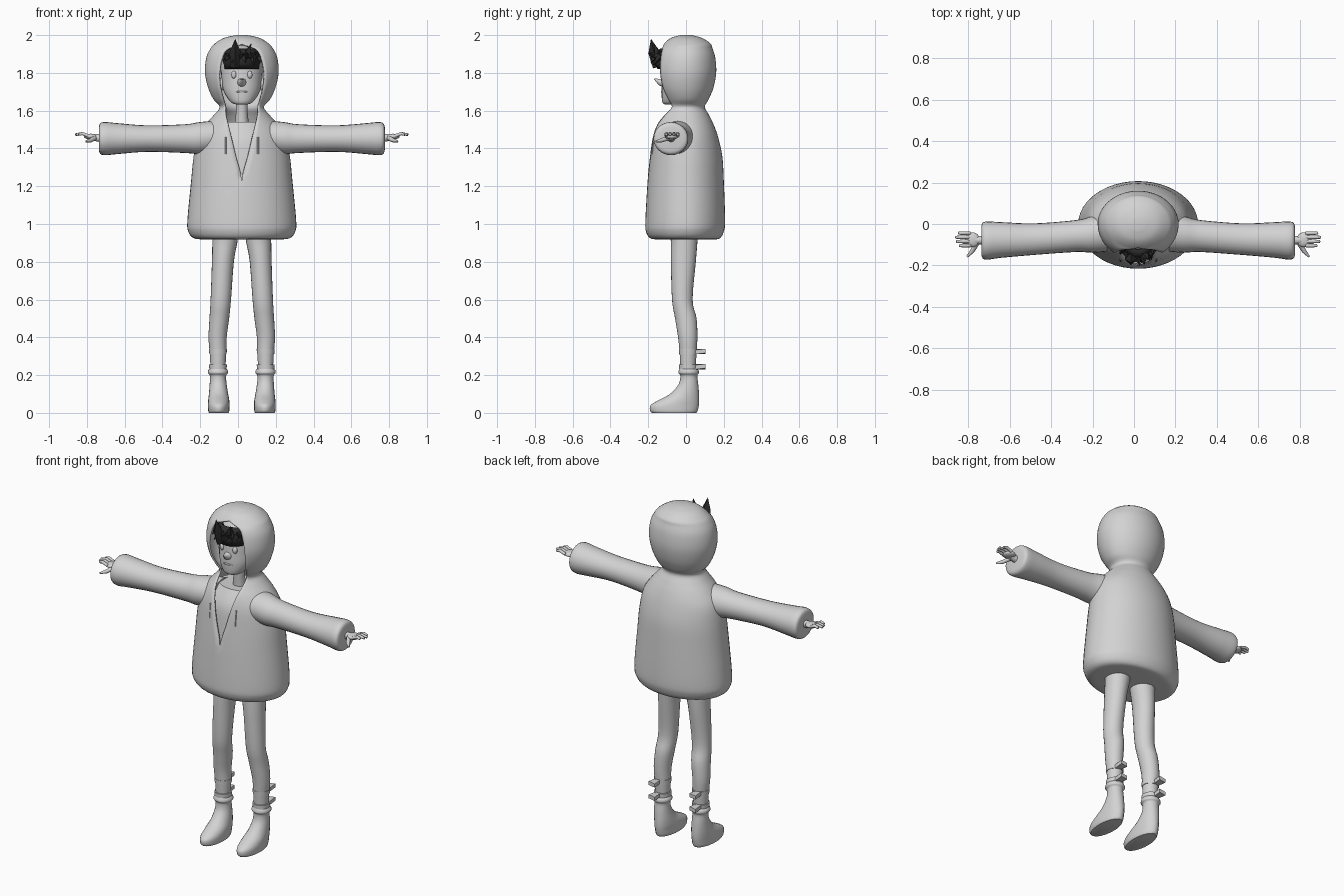
import bpy, bmesh, math, random
from mathutils import Vector

if "Cube" in bpy.data.objects:
    bpy.data.objects.remove(bpy.data.objects["Cube"], do_unlink=True)

MID = 0.02  # the body's own centre line


def material(name, rgb):
    m = bpy.data.materials.new(name)
    m.use_nodes = True
    m.diffuse_color = (*rgb, 1)
    m.node_tree.nodes["Principled BSDF"].inputs["Base Color"].default_value = (*rgb, 1)
    return m


CLAY = material("light_grey", (0.65, 0.65, 0.65))
DARK = material("charcoal_hair", (0.025, 0.025, 0.025))


def finish(name, bm, mat, smooth=True):
    bmesh.ops.remove_doubles(bm, verts=bm.verts, dist=0.0002)
    me = bpy.data.meshes.new(name)
    bm.to_mesh(me)
    bm.free()
    me.materials.append(mat)
    ob = bpy.data.objects.new(name, me)
    ob.location.x = MID
    bpy.context.collection.objects.link(ob)
    if smooth:
        bpy.ops.object.select_all(action='DESELECT')
        ob.select_set(True)
        bpy.context.view_layer.objects.active = ob
        bpy.ops.object.shade_smooth_by_angle(angle=math.radians(45))
    return ob


def refine(rows, steps=4):
    """Smoothly interpolate between key sections."""
    out = []
    for i in range(len(rows) - 1):
        a, b = rows[max(i - 1, 0)], rows[i]
        c, d = rows[i + 1], rows[min(i + 2, len(rows) - 1)]
        for k in range(steps):
            t = k / steps
            out.append([q + 0.5 * t * (r - p + t * (2 * p - 5 * q + 4 * r - s + t * (3 * (q - r) + s - p)))
                        for p, q, r, s in zip(a, b, c, d)])
    return out + [list(rows[-1])]


def loft(name, rings, mat=CLAY, closed=True, caps=(True, True)):
    bm = bmesh.new()
    vs = [[bm.verts.new(p) for p in ring] for ring in rings]
    n = len(rings[0])
    for lo, hi in zip(vs, vs[1:]):
        for j in range(n if closed else n - 1):
            k = (j + 1) % n
            bm.faces.new((lo[j], lo[k], hi[k], hi[j]))
    if caps[0]:
        bm.faces.new(vs[0][::-1])
    if caps[1]:
        bm.faces.new(vs[-1])
    if closed:
        bmesh.ops.recalc_face_normals(bm, faces=bm.faces)
    return finish(name, bm, mat)


def stack(name, rows, mat=CLAY, n=24):
    """Upright form from rows of z, centre x, half width, front y, back y."""
    angles = [math.tau * j / n for j in range(n)]
    return loft(name, [[(cx + rx * math.sin(t), (f + b) / 2 - (b - f) / 2 * math.cos(t), z)
                        for t in angles] for z, cx, rx, f, b in refine(rows)], mat)


def tube(name, points, radii, mat=CLAY, n=10):
    rings = []
    for i, p in enumerate(points):
        d = Vector(points[min(i + 1, len(points) - 1)]) - Vector(points[max(i - 1, 0)])
        q = d.to_track_quat('Z', 'Y')
        rings.append([Vector(p) + q @ Vector((radii[i] * math.cos(math.tau * j / n),
                                              radii[i] * math.sin(math.tau * j / n), 0)) for j in range(n)])
    return loft(name, rings, mat)


def ball(name, pos, size, mat=CLAY):
    bm = bmesh.new()
    bmesh.ops.create_uvsphere(bm, u_segments=16, v_segments=10, radius=1)
    for v in bm.verts:
        v.co = Vector(pos) + Vector([a * s for a, s in zip(v.co, size)])
    return finish(name, bm, mat)


def thicken(ob, amount):
    m = ob.modifiers.new("thickness", 'SOLIDIFY')
    m.thickness = amount
    m.offset = -1


# Hooded coat: z, half width, front y, back y, half width of the front opening
coat = [(0.918, .20, -.15, .15, 0), (0.925, .255, -.19, .18, 0), (0.96, .283, -.212, .2, 0),
        (1.02, .288, -.215, .207, 0), (1.23, .268, -.203, .2, 0), (1.36, .255, -.19, .192, .032),
        (1.46, .235, -.175, .17, .056), (1.53, .19, -.15, .145, .073), (1.58, .145, -.11, .12, .085),
        (1.62, .117, -.075, .1, .09), (1.66, .15, -.095, .12, .1), (1.72, .178, -.122, .145, .115),
        (1.8, .195, -.137, .16, .12), (1.88, .188, -.135, .155, .105), (1.93, .165, -.125, .14, .075),
        (1.955, .143, -.115, .13, 0), (1.985, .095, -.08, .085, 0), (2.0, .03, -.03, .03, 0)]
rings = []
for z, rx, front, back, gap in refine(coat):
    a = math.asin(min(max(gap, 0) / rx, 0.9))
    ring = []
    for j in range(49):
        t = a + (math.tau - 2 * a) * j / 48
        depth = -front / math.cos(a) if math.cos(t) > 0 else back
        ring.append((rx * math.sin(t), -depth * math.cos(t), z))
    rings.append(ring)
thicken(loft("hooded_coat", rings, closed=False), 0.01)

# Shirt, neck and head
stack("shirt", [(1.15, 0, .24, -.185, .18), (1.36, 0, .225, -.168, .17),
                (1.46, 0, .19, -.15, .14), (1.54, 0, .13, -.1, .1)])
tube("neck", [(0, -.01, 1.5), (0, -.02, 1.6), (0, -.03, 1.7)], [.04, .03, .035], n=20)
stack("head", [(1.632, 0, .025, -.11, -.06), (1.645, 0, .058, -.125, -.02), (1.7, 0, .095, -.13, .05),
               (1.76, 0, .107, -.128, .09), (1.85, 0, .11, -.12, .1), (1.92, 0, .08, -.09, .08),
               (1.945, 0, .03, -.04, .04)])
tube("nose", [(0, -.115, 1.75), (0, -.14, 1.752), (0, -.168, 1.768)], [.028, .018, .002])
ball("mouth", (0, -.125, 1.70), (.03, .008, .006))

# Fringe: curved band with jagged locks
band = [[(.105 * math.sin(t), -r * math.cos(t), z) for t in [math.radians(-80 + 10 * j) for j in range(17)]]
        for z, r in ((1.82, .15), (1.85, .165), (1.90, .165), (1.93, .135))]
thicken(loft("fringe_band", band, DARK, closed=False, caps=(False, False)), 0.02)
random.seed(4)
for i in range(12):
    x = -.09 + .18 * i / 11
    y = -.165 * math.sqrt(1 - (x / .115) ** 2)
    tube("fringe_lock", [(x, y + .01, 1.89), (x + random.uniform(-.02, .02), y - random.uniform(.02, .04),
         1.86 + random.uniform(-.035, .06))], [.022, .001], DARK, n=4)
tube("fringe_tall_lock", [(-.035, -.15, 1.83), (-.035, -.17, 1.91), (-.035, -.185, 1.978)],
     [.025, .03, .001], DARK, n=4)
tube("fringe_side_lock", [(.03, -.15, 1.9), (.05, -.17, 1.955)], [.025, .001], DARK, n=4)

for s, side in ((1, "left"), (-1, "right")):
    # Face details and hood cord
    ball(side + "_eye", (s * .042, -.117, 1.79), (.014, .012, .02))
    ball(side + "_ear", (s * .108, -.03, 1.74), (.012, .022, .035))
    tube(side + "_cord", [(s * .085, -.178, 1.37), (s * .085, -.168, 1.46)], [.005, .005], n=6)

    # Sleeve: x, centre y, centre z, half depth, half height
    sleeve = [(.10, -.03, 1.465, .1, .085), (.22, -.05, 1.455, .088, .085), (.3, -.058, 1.452, .077, .076),
              (.5, -.073, 1.452, .076, .07), (.66, -.077, 1.452, .086, .082),
              (.725, -.08, 1.452, .092, .088), (.75, -.08, 1.452, .086, .08), (.757, -.08, 1.452, .065, .06)]
    loft(side + "_sleeve", [[(s * x, cy + ry * math.cos(math.tau * j / 24), cz + rz * math.sin(math.tau * j / 24))
                             for j in range(24)] for x, cy, cz, ry, rz in refine(sleeve)])

    # Hand with four fingers and a thumb
    tube(side + "_wrist", [(s * .73, -.078, 1.452), (s * .79, -.078, 1.46)], [.024, .018])
    ball(side + "_palm", (s * .80, -.076, 1.463), (.036, .036, .015))
    for i in range(4):
        y = -.104 + .02 * i
        tip = .88 - (.018, .004, 0, .014)[i]
        tube(side + "_finger", [(s * .81, y, 1.466), (s * .845, y, 1.479), (s * tip, y, 1.473),
                                (s * (tip + .002), y, 1.472)], [.009, .009, .007, .003])
    tube(side + "_thumb", [(s * .78, -.095, 1.455), (s * .80, -.13, 1.443), (s * .825, -.158, 1.437)],
         [.013, .011, .005])

    # Leg and boot
    stack(side + "_leg", [(.18, s * .126, .036, -.025, .05), (.25, s * .126, .04, -.03, .052),
                          (.32, s * .126, .044, -.034, .056), (.4, s * .128, .048, -.042, .06),
                          (.5, s * .119, .052, -.058, .056), (.6, s * .111, .054, -.074, .035),
                          (.8, s * .1, .058, -.08, .052), (.9, s * .09, .066, -.08, .06),
                          (.96, s * .085, .07, -.085, .065)])
    stack(side + "_boot", [(0, s * .122, .052, -.18, .055), (.012, s * .122, .056, -.19, .062),
                           (.04, s * .122, .057, -.188, .068), (.065, s * .122, .056, -.15, .07),
                           (.1, s * .123, .051, -.085, .069), (.15, s * .125, .045, -.04, .065),
                           (.195, s * .126, .043, -.03, .06), (.21, s * .126, .053, -.04, .068),
                           (.225, s * .126, .052, -.038, .066), (.24, s * .126, .04, -.03, .053)])

    # Ankle straps with loose ends at the back
    for z in (.245, .325):
        stack(side + "_strap", [(z - .012, s * .126, .046, -.036, .06), (z + .012, s * .126, .047, -.037, .061)])
        bm = bmesh.new()
        bmesh.ops.create_cube(bm, size=1)
        for v in bm.verts:
            v.co = (s * .135 + v.co.x * .04, .076 + v.co.y * .055, z + v.co.z * .022 + v.co.y * v.co.x * .012)
        finish(side + "_strap_end", bm, CLAY, smooth=False)
